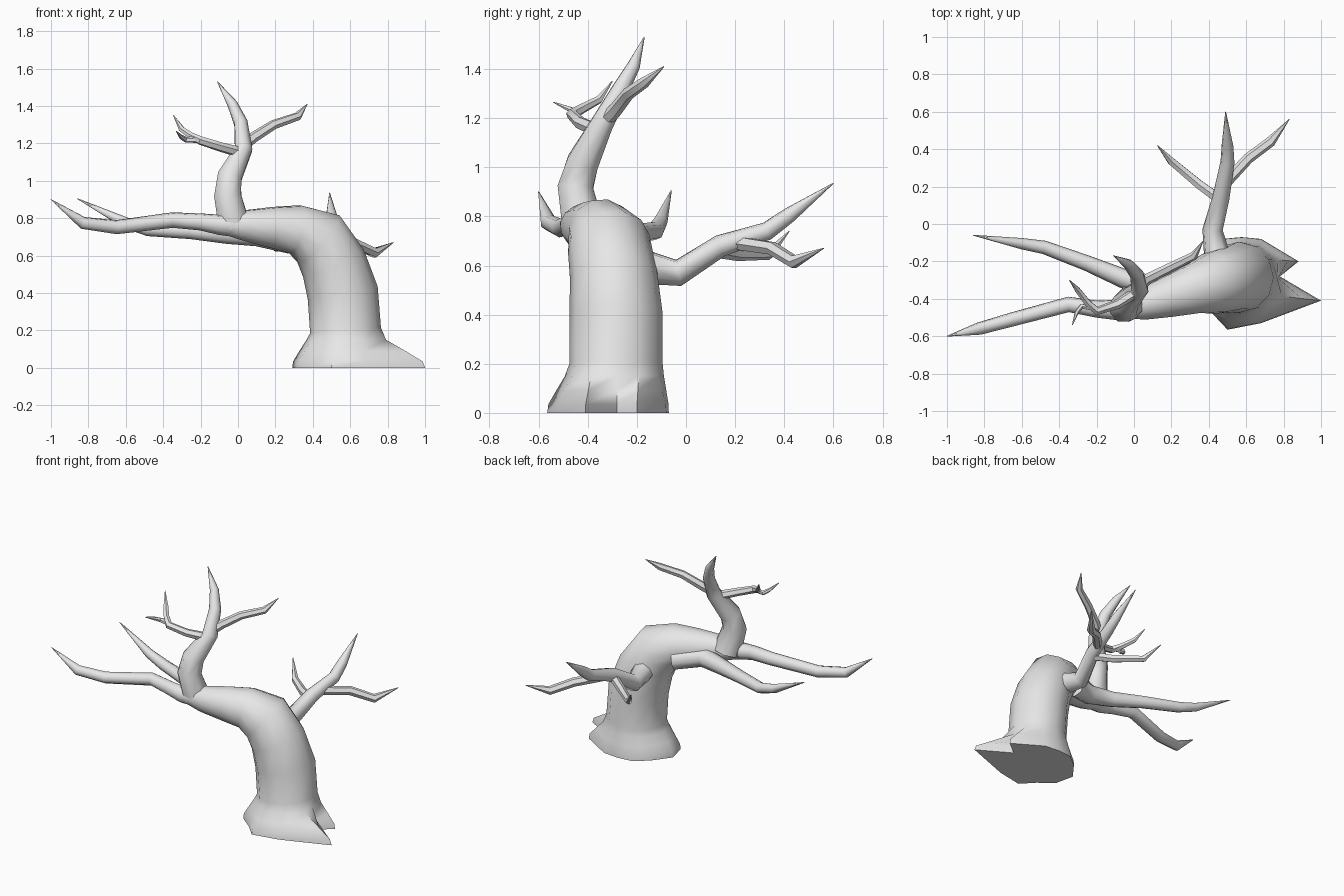
import bpy
import bmesh
import math
from mathutils import Vector

cube = bpy.data.objects.get("Cube")
if cube:
    bpy.data.objects.remove(cube, do_unlink=True)

# One plain grey for the whole tree
bark = bpy.data.materials.new("grey_bark")
bark.use_nodes = True
bark.diffuse_color = (0.8, 0.8, 0.8, 1)
bark.node_tree.nodes["Principled BSDF"].inputs["Base Color"].default_value = (0.8, 0.8, 0.8, 1)


def tube_rings(path, sides, side_axis):
    """Cross-section rings along a path of (x, y, z, radius)."""
    centres = [Vector(p[:3]) for p in path]
    last = len(path) - 1
    rings = []
    axis = Vector(side_axis)
    for i, centre in enumerate(centres):
        before = (centre - centres[max(i - 1, 0)]).normalized()
        after = (centres[min(i + 1, last)] - centre).normalized()
        tangent = (before + after).normalized()
        axis = (axis - tangent * axis.dot(tangent)).normalized()
        other = tangent.cross(axis)
        ring = []
        for k in range(sides):
            angle = math.tau * k / sides
            offset = axis * math.cos(angle) + other * math.sin(angle)
            ring.append(centre + offset * path[i][3])
        rings.append(ring)
    return rings


def skin(name, rings):
    """Bridge the rings into a closed, smooth shaded object."""
    bm = bmesh.new()
    loops = [[bm.verts.new(co) for co in ring] for ring in rings]
    sides = len(loops[0])
    for low, high in zip(loops, loops[1:]):
        for k in range(sides):
            n = (k + 1) % sides
            bm.faces.new((low[k], low[n], high[n], high[k]))
    bm.faces.new(loops[0][::-1])
    bm.faces.new(loops[-1])
    bmesh.ops.recalc_face_normals(bm, faces=bm.faces[:])
    mesh = bpy.data.meshes.new(name)
    bm.to_mesh(mesh)
    bm.free()
    mesh.materials.append(bark)
    obj = bpy.data.objects.new(name, mesh)
    bpy.context.collection.objects.link(obj)
    bpy.ops.object.select_all(action="DESELECT")
    obj.select_set(True)
    bpy.context.view_layer.objects.active = obj
    bpy.ops.object.shade_smooth_by_angle(angle=math.radians(50))
    return obj


def branch(name, *path, sides=8, tip=0.002):
    """Tapered branch; the last point is the pointed tip."""
    points = [p if len(p) == 4 else (*p, tip) for p in path]
    skin(name, tube_rings(points, sides, (0.3, 0.8, 0.5)))


# Trunk bending over into the main limb
trunk = tube_rings([
    (0.575, -0.285, 0.2, 0.19),
    (0.56, -0.285, 0.4, 0.19),
    (0.51, -0.295, 0.56, 0.178),
    (0.43, -0.315, 0.69, 0.17),
    (0.31, -0.35, 0.74, 0.135),
    (0.18, -0.39, 0.75, 0.112),
    (0.04, -0.43, 0.76, 0.085),
    (-0.1, -0.45, 0.77, 0.05),
], 12, (1, 0, 0))

# Flared foot with two pointed roots, blended up into the trunk
outline = [
    (0.78, -0.28), (0.88, -0.2), (0.68, -0.08), (0.575, -0.07),
    (0.47, -0.08), (0.38, -0.15), (0.29, -0.27), (0.32, -0.4),
    (0.42, -0.48), (0.5, -0.565), (0.68, -0.53), (1.0, -0.41),
]
foot = []
for height, spread in ((0, 1), (0.035, 0.95), (0.09, 0.6), (0.15, 0.2)):
    ring = []
    for (x, y), top in zip(outline, trunk[0]):
        flat = Vector((x, y, height))
        ring.append(flat.lerp(Vector((top.x, top.y, height)), 1 - spread))
    foot.append(ring)
skin("trunk", foot + trunk)

# Upright branch and its twigs
branch("upright_branch",
       (-0.02, -0.42, 0.76, 0.09), (-0.055, -0.45, 0.92, 0.078),
       (-0.045, -0.42, 1.02, 0.07), (0.03, -0.345, 1.17, 0.05),
       (0.015, -0.27, 1.31, 0.038), (-0.03, -0.215, 1.41, 0.028),
       (-0.11, -0.17, 1.53))
branch("upright_left_twig",
       (0.02, -0.34, 1.18, 0.03), (0.08, -0.29, 1.23, 0.029),
       (0.19, -0.235, 1.3, 0.026), (0.32, -0.17, 1.345, 0.023),
       (0.37, -0.09, 1.41), sides=6)
branch("upright_right_twig",
       (0.02, -0.36, 1.15, 0.03), (-0.09, -0.43, 1.18, 0.026),
       (-0.2, -0.465, 1.215, 0.024), (-0.25, -0.42, 1.24, 0.02),
       (-0.3, -0.355, 1.275, 0.017), (-0.345, -0.3, 1.35), sides=6)
branch("upright_small_twig",
       (-0.21, -0.45, 1.22, 0.018), (-0.28, -0.44, 1.22, 0.015),
       (-0.305, -0.47, 1.235, 0.012), (-0.33, -0.54, 1.265), sides=6)

# Two long branches reaching to the right
branch("front_long_branch",
       (0.08, -0.42, 0.76, 0.075), (-0.1, -0.46, 0.765, 0.055),
       (-0.2, -0.455, 0.78, 0.046), (-0.35, -0.43, 0.79, 0.042),
       (-0.65, -0.51, 0.752, 0.038), (-0.83, -0.56, 0.775, 0.034),
       (-1.0, -0.6, 0.9))
branch("rear_long_branch",
       (0.28, -0.27, 0.68, 0.07), (0.1, -0.34, 0.715, 0.065),
       (-0.06, -0.29, 0.715, 0.052), (-0.25, -0.21, 0.73, 0.042),
       (-0.48, -0.125, 0.74, 0.036), (-0.6, -0.105, 0.775, 0.03),
       (-0.86, -0.06, 0.905))

# Back branch with a twig on each side
branch("back_branch",
       (0.45, -0.2, 0.6, 0.075), (0.42, -0.03, 0.57, 0.055),
       (0.465, 0.14, 0.68, 0.046), (0.5, 0.33, 0.74, 0.038),
       (0.5, 0.42, 0.805, 0.032), (0.49, 0.6, 0.935))
branch("back_left_twig",
       (0.49, 0.22, 0.69, 0.03), (0.61, 0.35, 0.67, 0.029),
       (0.73, 0.44, 0.615, 0.028), (0.83, 0.56, 0.67), sides=6)
branch("back_right_twig",
       (0.46, 0.13, 0.66, 0.03), (0.35, 0.21, 0.645, 0.027),
       (0.2, 0.335, 0.645, 0.023), (0.125, 0.42, 0.74), sides=6)
